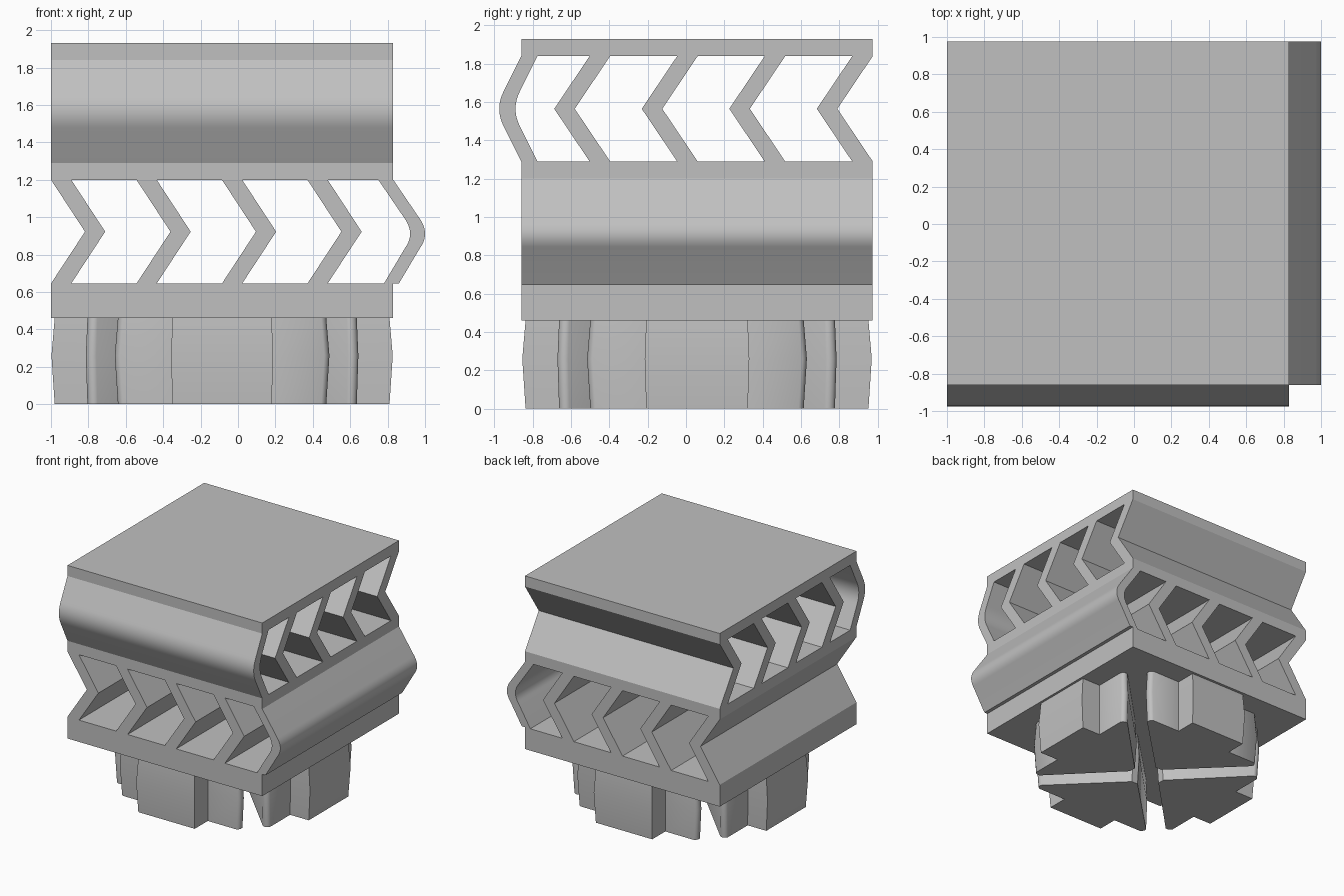
import bpy, bmesh
from math import radians
from mathutils import Matrix, Vector

if "Cube" in bpy.data.objects:
    bpy.data.objects.remove(bpy.data.objects["Cube"])

grey = bpy.data.materials.new("plain_grey")
grey.use_nodes = True
COLOUR = (0.53, 0.53, 0.53, 1)
grey.diffuse_color = COLOUR
grey.node_tree.nodes["Principled BSDF"].inputs["Base Color"].default_value = COLOUR

X0, X1 = -1.0, 0.83          # body width
Y0, Y1 = -0.86, 0.975        # body depth
CENTRE = Vector(((X0 + X1) / 2, (Y0 + Y1) / 2, 0))


def loft(name, rings):
    """Skin a stack of matching closed rings and cap both ends."""
    bm = bmesh.new()
    loops = [[bm.verts.new(p) for p in ring] for ring in rings]
    n = len(loops[0])
    for a, b in zip(loops, loops[1:]):
        for i in range(n):
            j = (i + 1) % n
            bm.faces.new((a[i], a[j], b[j], b[i]))
    bm.faces.new(loops[0])
    bm.faces.new(loops[-1])
    bmesh.ops.recalc_face_normals(bm, faces=bm.faces)
    mesh = bpy.data.meshes.new(name)
    bm.to_mesh(mesh)
    bm.free()
    mesh.materials.append(grey)
    ob = bpy.data.objects.new(name, mesh)
    bpy.context.collection.objects.link(ob)
    bpy.ops.object.select_all(action='DESELECT')
    ob.select_set(True)
    bpy.context.view_layer.objects.active = ob
    bpy.ops.object.shade_smooth_by_angle(angle=radians(40))
    return ob


def along_x(name, profile):
    return loft(name, [[(x, u, z) for u, z in profile] for x in (X0, X1)])


def along_y(name, profile):
    return loft(name, [[(u, y, z) for u, z in profile] for y in (Y0, Y1)])


def rect(u0, u1, z0, z1):
    return [(u0, z0), (u1, z0), (u1, z1), (u0, z1)]


def band(path, width):
    """Thicken an open path sideways into a closed profile."""
    return path + [(u + width, z) for u, z in reversed(path)]


def chevron(u, push, z0, z1, width):
    return band([(u, z1), (u + push, (z0 + z1) / 2), (u, z0)], width)


def rounded(top, start, control, end, bottom, steps=16):
    """Straight lead-in, curved nose, straight lead-out."""
    s, c, e = Vector(start), Vector(control), Vector(end)
    nose = []
    for i in range(steps + 1):
        t = i / steps
        nose.append(tuple(s * (1 - t) ** 2 + c * 2 * t * (1 - t) + e * t * t))
    return [top] + nose + [bottom]


# Upper layer: two plates, ribs pointing forward, rounded front wall
along_x("top_plate", rect(Y0, Y1, 1.84, 1.93))
along_x("middle_plate", rect(Y0, Y1, 1.2, 1.29))
for i in range(4):
    along_x(f"upper_rib_{i + 1}", chevron(Y1 - 0.107 - 0.457 * i, -0.185, 1.29, 1.84, 0.107))
along_x("upper_front_wall", band(rounded(
    (Y0, 1.84), (Y0 - 0.0925, 1.655), (Y0 - 0.1375, 1.565),
    (Y0 - 0.0925, 1.475), (Y0, 1.29)), 0.085))

# Lower layer: thick plate, ribs pointing left, rounded left wall
along_y("lower_plate", rect(X0, X1, 0.46, 0.645))
for i in range(4):
    along_y(f"lower_rib_{i + 1}", chevron(X0 + 0.457 * i, 0.182, 0.645, 1.2, 0.108))
along_y("lower_left_wall", band(rounded(
    (X1, 1.2), (X1 + 0.143, 0.99), (X1 + 0.197, 0.91),
    (X1 + 0.143, 0.835), (X1 + 0.03, 0.645)), -0.08))

# Plug: four stepped wedges parted by diagonal slots, swelling at mid height
half = [(0.265, -0.895), (0.265, -0.72), (0.53, -0.72), (0.548, -0.708),
        (0.557, -0.688), (0.553, -0.666), (0.03, -0.15)]
outline = half + [(-x, y) for x, y in reversed(half)]
PIVOT = -0.55
for k, side in enumerate(("front", "left", "back", "right")):
    turn = Matrix.Rotation(radians(90 * k), 4, 'Z')
    rings = []
    for z, sx, sy in ((0, 1, 1), (0.26, 1.03, 1.05), (0.46, 1, 1)):
        rings.append([turn @ Vector((x * sx, PIVOT + (y - PIVOT) * sy, z)) + CENTRE
                      for x, y in outline])
    loft(f"plug_{side}_wedge", rings)
